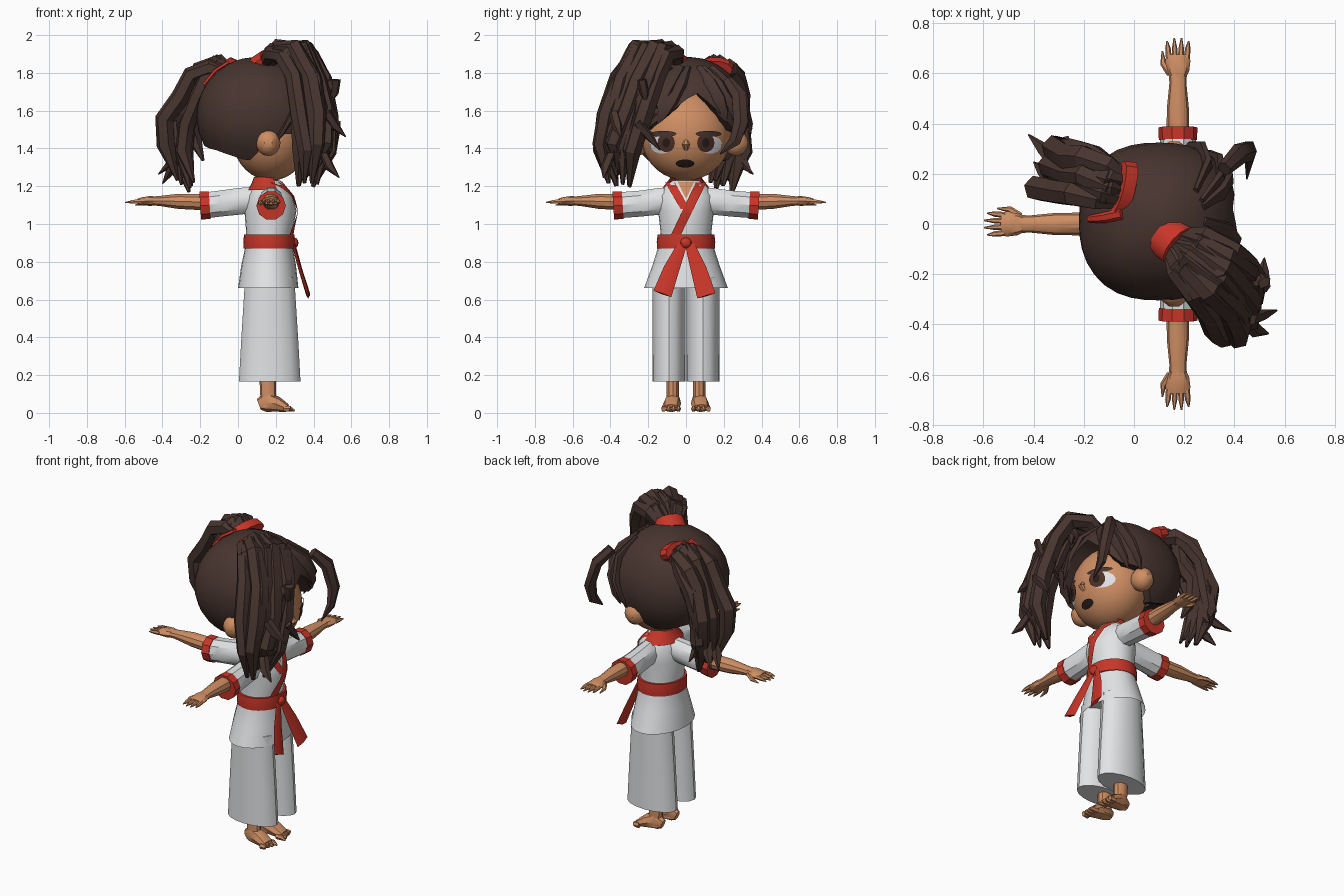
import bpy, math, random
from mathutils import Vector as V

if "Cube" in bpy.data.objects:
    bpy.data.objects.remove(bpy.data.objects["Cube"])

random.seed(7)
COLORS = {
    "hair brown": (0.064, 0.035, 0.028), "skin": (0.62, 0.27, 0.125),
    "cloth white": (0.76, 0.77, 0.78), "trim red": (0.58, 0.036, 0.022),
    "eye white": (0.80, 0.80, 0.83), "iris brown": (0.075, 0.03, 0.02),
    "mouth dark": (0.02, 0.012, 0.01)}
MATS = {}
for k, c in COLORS.items():
    MATS[k] = bpy.data.materials.new(k)
    MATS[k].diffuse_color = (*c, 1)


def make(name, verts, faces, mat, angle=35):
    me = bpy.data.meshes.new(name)
    me.from_pydata([tuple(v) for v in verts], [], faces)
    me.materials.append(MATS[mat])
    ob = bpy.data.objects.new(name, me)
    bpy.context.collection.objects.link(ob)
    bpy.ops.object.select_all(action='DESELECT')
    ob.select_set(True)
    bpy.context.view_layer.objects.active = ob
    bpy.ops.object.mode_set(mode='EDIT')
    bpy.ops.mesh.select_all(action='SELECT')
    bpy.ops.mesh.normals_make_consistent(inside=False)
    bpy.ops.object.mode_set(mode='OBJECT')
    bpy.ops.object.shade_smooth_by_angle(angle=math.radians(angle))
    return ob


def loft(name, rings, mat, caps=(True, True), angle=35, closed=True):
    n = len(rings[0])
    faces = [(r * n + i, r * n + (i + 1) % n, r * n + n + (i + 1) % n, r * n + n + i)
             for r in range(len(rings) - 1) for i in range(n if closed else n - 1)]
    if caps[0]:
        faces.append(tuple(range(n)))
    if caps[1]:
        faces.append(tuple(range((len(rings) - 1) * n, len(rings) * n)))
    return make(name, [v for r in rings for v in r], faces, mat, angle)


def column(name, rows, mat, n=24, y=0, caps=(True, True)):
    """Stack of horizontal ellipses: rows of (z, centre x, rx, ry)."""
    A = [2 * math.pi * i / n for i in range(n)]
    return loft(name, [[V((cx + rx * math.cos(a), y + ry * math.sin(a), z)) for a in A]
                       for z, cx, rx, ry in rows], mat, caps)


def tube(name, pts, radii, mat, ref=(0, 0, 1), n=8, angle=35):
    """Elliptic tube along a path; radii are (across, along ref)."""
    pts = [V(p) for p in pts]
    rings = []
    for k, p in enumerate(pts):
        t = (pts[min(k + 1, len(pts) - 1)] - pts[max(k - 1, 0)]).normalized()
        s = t.cross(V(ref)).normalized()
        u = s.cross(t)
        w, h = radii[k]
        rings.append([p + s * w * math.cos(2 * math.pi * i / n) + u * h * math.sin(2 * math.pi * i / n)
                      for i in range(n)])
    return loft(name, rings, mat, angle=angle)


def ball(name, c, r, mat, n=20, m=12):
    rows = [(c[2] - r[2] * math.cos(math.pi * k / m), c[0], max(.001, r[0] * math.sin(math.pi * k / m)),
             max(.001, r[1] * math.sin(math.pi * k / m))) for k in range(m + 1)]
    return column(name, rows, mat, n, c[1])


def lerp(table, z):
    for a, b in zip(table, table[1:]):
        if a[0] <= z <= b[0]:
            f = (z - a[0]) / (b[0] - a[0])
            return [p + (q - p) * f for p, q in zip(a, b)][1:]
    return list(table[-1][1:] if z > table[-1][0] else table[0][1:])


# ---- jacket, belt, collar
JACKET = [(.66, .16, .16, .222), (.78, .162, .145, .178), (.90, .165, .122, .14), (.96, .165, .122, .135),
          (1.07, .172, .138, .148), (1.15, .17, .118, .15), (1.20, .165, .085, .115), (1.23, .165, .06, .07)]
column("jacket", JACKET, "cloth white", caps=(False, True))
column("belt", [(.87, .165, .135, .153), (.905, .165, .137, .155), (.945, .165, .133, .15)], "trim red")
ARC = [math.radians(65 + 230 * i / 16) for i in range(17)]
loft("collar", [[V((cx + rx * math.cos(a), ry * math.sin(a), z)) for a in ARC] for z, cx, rx, ry in
                ((1.18, .16, .108, .135), (1.215, .16, .088, .105), (1.25, .155, .07, .08))],
     "trim red", (False, False), closed=False)


def jacket_x(y, z):
    cx, rx, ry = lerp(JACKET, z)
    return cx + rx * math.sqrt(max(0, 1 - (y / ry) ** 2))


def lapel(name, a, b, w0, w1, mat, lift, steps=8):
    vs, fs = [], []
    for k in range(steps + 1):
        f = k / steps
        y, z = a[0] + (b[0] - a[0]) * f, a[1] + (b[1] - a[1]) * f
        w = w0 + (w1 - w0) * f
        for d in (-w, 0, w):
            vs.append((jacket_x(y + d, z) + lift, y + d, z))
        if k < steps:
            fs += [(3 * k + j, 3 * k + j + 1, 3 * k + j + 4, 3 * k + j + 3) for j in (0, 1)]
    make(name, vs, fs, mat)


lapel("bare_chest", (0, 1.225), (0, 1.14), .045, .004, "skin", .004)
lapel("lapel_over", (.08, 1.22), (-.055, .94), .028, .026, "trim red", .009)
lapel("lapel_under", (-.085, 1.22), (-.005, 1.08), .026, .024, "trim red", .007)
ball("belt_knot", (.30, 0, .90), (.02, .03, .028), "trim red", 8, 6)
for s, side, y1, z1 in ((-1, "left", -.125, .63), (1, "right", .108, .62)):
    tube("belt_tail_" + side, [(.295, s * .02, .89), (.33, y1 * .62, .76), (.372, y1, z1)],
         [(.025, .01), (.042, .01), (.05, .01)], "trim red", (1, 0, 0), 4)

# ---- trousers, legs and feet
column("trouser_hips", [(.68, .165, .13, .165), (.86, .165, .11, .125)], "cloth white")
for s, side in ((-1, "left"), (1, "right")):
    column("trouser_" + side, [(.165, .168, .163, .088), (.40, .168, .15, .087), (.72, .168, .13, .087)],
           "cloth white", 16, s * .09)
    column("ankle_" + side, [(.03, .165, .05, .038), (.09, .16, .042, .034), (.25, .155, .045, .038)],
           "skin", 10, s * .07)
    tube("foot_" + side, [(.11, s * .07, .045), (.15, s * .07, .06), (.21, s * .075, .045), (.26, s * .08, .025)],
         [(.02, .03), (.042, .055), (.048, .04), (.045, .022)], "skin")
    for i in range(4):
        y = s * (.04 + .026 * i)
        tube(f"toe_{side}_{i}", [(.24, y, .022), (.275, y, .022), (.30 - .01 * i, y, .012)],
             [(.014, .018), (.014, .016), (.004, .005)], "skin", n=6)

# ---- three arms: sleeve, cuff, forearm, hand
ARMS = (("left", V((.175, 0, 0)), V((0, -1, 0)), .335), ("right", V((.175, 0, 0)), V((0, 1, 0)), .335),
        ("back", V((.145, 0, 0)), V((-1, 0, 0)), .295))
for nm, o, d, c in ARMS:
    side = V((1, 0, 0)) if abs(d.y) > .5 else V((0, -1, 0))

    def P(t, z, w=0):
        return o + d * t + side * w + V((0, 0, z))
    tube("sleeve_" + nm, [P(.04, 1.13), P(.14, 1.12), P(.24, 1.108), P(c + .01, 1.10)],
         [(.06, .072), (.066, .074), (.068, .072), (.072, .072)], "cloth white", n=10)
    tube("cuff_" + nm, [P(c, 1.10), P(c + .05, 1.097)], [(.076, .076), (.078, .078)], "trim red", n=10)
    tube("forearm_" + nm, [P(.30, 1.115), P(.46, 1.12), P(.56, 1.122), P(.60, 1.122)],
         [(.046, .046), (.044, .042), (.034, .028), (.036, .024)], "skin", n=10)
    tube("palm_" + nm, [P(.58, 1.122), P(.61, 1.122), P(.65, 1.12), P(.675, 1.118)],
         [(.03, .024), (.045, .026), (.05, .022), (.046, .016)], "skin")
    for i in range(4):
        w = -.036 + .024 * i
        tube(f"finger_{nm}_{i}", [P(.66, 1.12, w), P(.70, 1.118, w * 1.1), P(.742 - .012 * (i in (0, 3)), 1.114, w * 1.2)],
             [(.012, .013), (.011, .011), (.003, .003)], "skin", n=6)
    tube("thumb_" + nm, [P(.60, 1.118, -.03), P(.64, 1.11, -.058), P(.69, 1.10, -.062)],
         [(.016, .015), (.013, .012), (.003, .003)], "skin", n=6)

# ---- head
HC, HR = (.175, 0, 1.475), (.21, .24, .245)
ball("head", HC, HR, "skin", 28, 18)
column("neck", [(1.15, .16, .055, .055), (1.30, .16, .055, .055)], "skin", 12)
for s, side in ((-1, "left"), (1, "right")):
    ball("ear_" + side, (.16, s * .262, 1.43), (.065, .07, .07), "skin", 10, 8)
tube("nose", [(.37, 0, 1.45), (.39, 0, 1.42), (.37, 0, 1.395)], [(.01, .008), (.02, .016), (.012, .01)],
     "skin", (1, 0, 0), 6)


def face_plate(name, cy, cz, ry, rz, mat, lift, n=14):
    vs, fs = [], []
    for k, f in enumerate((.001, .5, 1)):
        for i in range(n):
            a = 2 * math.pi * i / n
            y, z = cy + ry * f * math.cos(a), cz + rz * f * math.sin(a)
            q = 1 - (y / HR[1]) ** 2 - ((z - HC[2]) / HR[2]) ** 2
            vs.append((HC[0] + HR[0] * math.sqrt(max(q, 0)) + lift, y, z))
            if k:
                j = (i + 1) % n
                fs.append(((k - 1) * n + i, (k - 1) * n + j, k * n + j, k * n + i))
    make(name, vs, fs, mat)


for s, side in ((-1, "left"), (1, "right")):
    face_plate("eye_white_" + side, s * .128, 1.42, .064, .047, "eye white", .005)
    face_plate("iris_" + side, s * .105, 1.43, .046, .05, "iris brown", .007)
    face_plate("pupil_" + side, s * .105, 1.43, .02, .025, "mouth dark", .009)
    face_plate("lash_" + side, s * .12, 1.477, .07, .016, "hair brown", .0095)
face_plate("mouth", -.005, 1.32, .05, .022, "mouth dark", .007)

# ---- hair cap with a parted fringe
EDGE = [(-180, 1.42), (-140, 1.39), (-102, 1.33), (-88, 1.38), (-78, 1.47), (-48, 1.48), (-20, 1.58), (8, 1.70),
        (25, 1.62), (48, 1.49), (78, 1.47), (88, 1.38), (102, 1.33), (140, 1.39), (180, 1.42)]


def cap_point(deg, z, s=1.0):
    a = math.radians(deg)
    c, d = math.cos(a), math.sin(a)
    r = s * math.sqrt(max(0, 1 - ((z - 1.57) / .315) ** 2)) / (abs(c) ** 2.4 + abs(d) ** 2.4) ** (1 / 2.4)
    return V((.10 + .32 * r * c, .01 + .315 * r * d, z))


N, M = 36, 9
rings = [[cap_point(10 * i - 180, lerp(EDGE, 10 * i - 180)[0] + .02, .55) for i in range(N)]]
for k in range(M + 1):
    row = []
    for i in range(N):
        e0 = math.asin((lerp(EDGE, 10 * i - 180)[0] - 1.57) / .315)
        row.append(cap_point(10 * i - 180, 1.57 + .315 * math.sin(e0 + (math.radians(89) - e0) * k / M)))
    rings.append(row)
loft("hair_cap", rings, "hair brown", (False, True), 30)

# fringe locks sweeping from the parting to both temples
for i, (a0, a1, z1) in enumerate(((0, -30, 1.53), (-10, -52, 1.44), (-30, -72, 1.42),
                                  (18, 38, 1.54), (25, 58, 1.46), (40, 72, 1.46))):
    pts = [cap_point(a0 + (a1 - a0) * f, 1.83 + (z1 - 1.83) * f, .99) for f in (0, .3, .6, .85, 1)]
    tube(f"fringe_{i}", pts, [(.012, .02), (.022, .045), (.022, .048), (.016, .03), (.003, .004)],
         "hair brown", n=6, ref=(.2, 1, .6))
tube("temple_lock_right", [(.36, .22, 1.76), (.42, .28, 1.68), (.46, .29, 1.54), (.46, .26, 1.44), (.45, .18, 1.37)],
     [(.03, .03), (.035, .045), (.03, .045), (.02, .035), (.003, .004)], "hair brown", (0, 1, 0), 6)


# ---- ponytails made of overlapping locks and loose ends; path rows are x, y, z, spread
def ponytail(name, path, ref, count, ends):
    ref = V(ref).normalized()
    out = V((ref.y, -ref.x, 0))
    prof = [(.03, .028), (.045, .042), (.048, .048), (.048, .048), (.05, .05), (.048, .044), (.008, .012)]

    def jitter(a):
        return V([random.uniform(-a, a) for _ in range(3)])
    for i in range(count):
        w = 2 * i / (count - 1) - 1
        o = random.uniform(-.065, .065)
        drop = random.uniform(-.02, .15)
        pts = []
        for k, (x, y, z, sp) in enumerate(path):
            q = V((x, y, z - .035 * w * w * (k in (1, 2)))) + ref * w * sp + out * o * min(1, k / 3) + jitter(.016)
            q.z += drop * max(0, k - 3) / (len(path) - 4)
            pts.append(q)
        r = random.uniform(.85, 1.15)
        tube(f"{name}_lock_{i}", pts, [(a * r, b * r) for a, b in prof], "hair brown", ref, 6, 25)
    for i in range(ends):
        x, y, z, sp = path[random.choice((2, 3, 4, 5))]
        a = V((x, y, z)) + ref * random.uniform(-sp, sp) + jitter(.04)
        dirn = ref * random.uniform(-.8, .8) + out * random.uniform(-.8, .8) + V((0, 0, -1))
        tube(f"{name}_end_{i}", [a, a + dirn * .07, a + dirn * .14 + jitter(.02)],
             [(.02, .03), (.022, .03), (.003, .004)], "hair brown", ref, 5, 25)


ponytail("front_ponytail", [(.15, -.07, 1.84, .02), (.23, -.13, 1.935, .075), (.34, -.21, 1.935, .11),
                            (.41, -.29, 1.77, .12), (.435, -.355, 1.57, .115), (.43, -.40, 1.39, .10),
                            (.395, -.37, 1.20, .06)], (1, 1, 0), 10, 14)
ponytail("back_ponytail", [(-.03, .13, 1.80, .04), (-.11, .16, 1.855, .075), (-.19, .19, 1.81, .085),
                           (-.24, .20, 1.68, .085), (-.30, .22, 1.52, .085), (-.31, .22, 1.36, .08),
                           (-.26, .19, 1.18, .06)], (.25, 1, 0), 9, 12)

# red hair ties and a loose ribbon
tube("front_hair_tie", [(.12, -.04, 1.83), (.175, -.085, 1.87)], [(.064, .09), (.062, .085)], "trim red", (1, 1, 0), 12)
tube("back_hair_tie", [(-.02, .135, 1.81), (-.065, .145, 1.832)], [(.058, .115), (.056, .11)], "trim red", (.45, 1, 0), 12)
tube("back_hair_ribbon", [(-.05, .04, 1.855), (-.12, .025, 1.81), (-.18, .02, 1.735)],
     [(.022, .012), (.022, .012), (.014, .012)], "trim red", (0, 0, 1), 6)

for m in bpy.data.materials:
    if m.users and not m.is_grease_pencil:
        m.use_nodes = True
        m.node_tree.nodes["Principled BSDF"].inputs["Base Color"].default_value = m.diffuse_color
